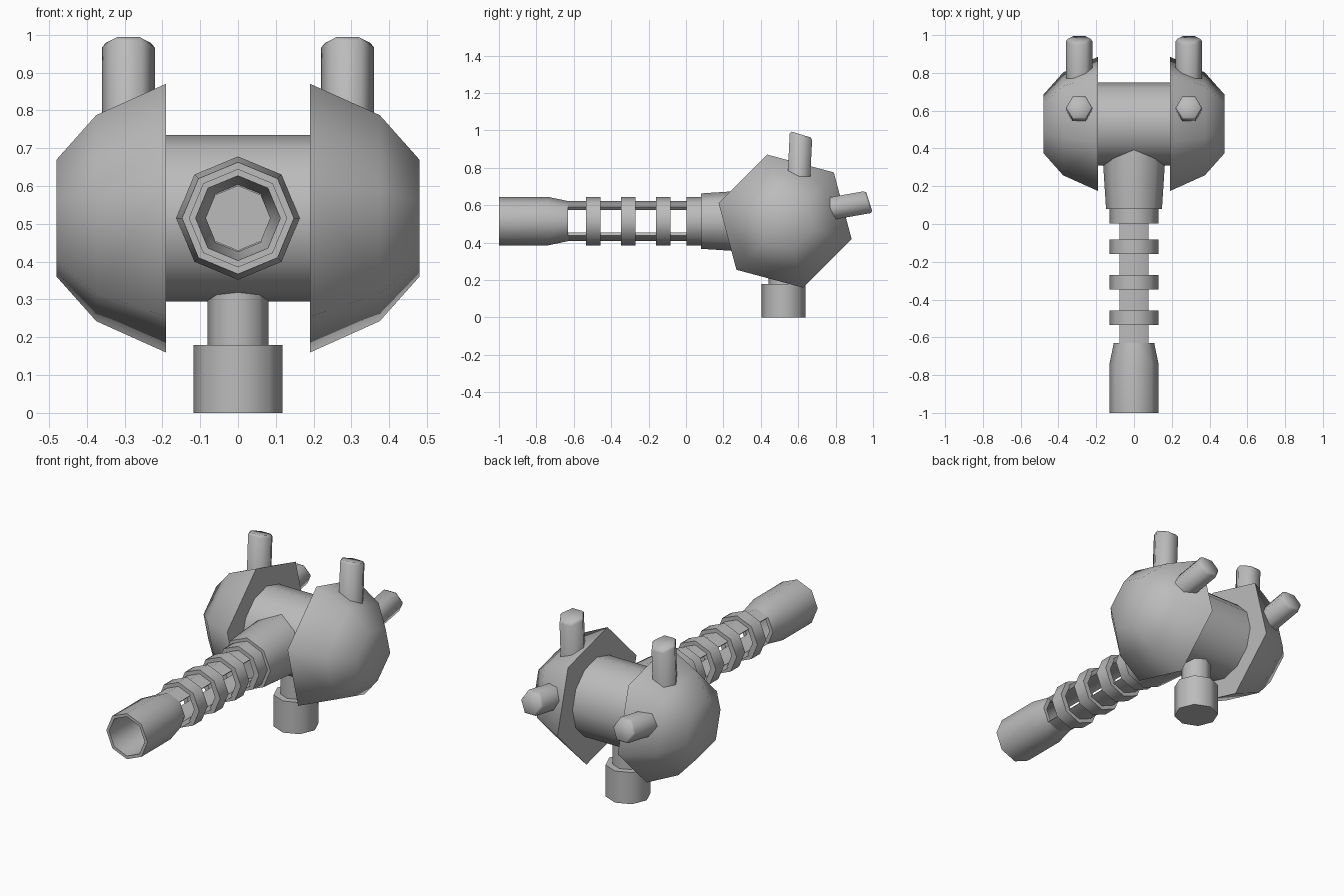
import bpy, bmesh, math
from mathutils import Vector

if "Cube" in bpy.data.objects:
    bpy.data.objects.remove(bpy.data.objects["Cube"])

CY, CZ = 0.53, 0.515          # centre of the body in y and z

grey = bpy.data.materials.new("grey metal")
grey.diffuse_color = (0.5, 0.5, 0.5, 1)
grey.use_nodes = True
grey.node_tree.nodes["Principled BSDF"].inputs["Base Color"].default_value = grey.diffuse_color


def finish(name, bm, angle=65):
    bmesh.ops.recalc_face_normals(bm, faces=bm.faces)
    me = bpy.data.meshes.new(name)
    bm.to_mesh(me)
    bm.free()
    me.materials.append(grey)
    me.shade_smooth()
    me.set_sharp_from_angle(angle=math.radians(angle))
    ob = bpy.data.objects.new(name, me)
    bpy.context.collection.objects.link(ob)
    return ob


def place(axis, t, r, a):
    c, s = r * math.cos(a), r * math.sin(a)
    if axis == 'x':
        return Vector((t, CY + c, CZ + s))
    if axis == 'y':
        return Vector((c, t, CZ + s))
    return Vector((c, CY - 0.008 + s, t))


def solid(name, axis, profile, sides, phase=0):
    """Turned solid with capped ends; profile is (position, radius)."""
    bm = bmesh.new()
    rings = [[bm.verts.new(place(axis, t, r, math.radians(phase) + i * math.tau / sides))
              for i in range(sides)] for t, r in profile]
    for p, q in zip(rings, rings[1:]):
        for i in range(sides):
            j = (i + 1) % sides
            bm.faces.new((p[i], p[j], q[j], q[i]))
    bm.faces.new(rings[0])
    bm.faces.new(rings[-1])
    return finish(name, bm)


def tube(name, profile, degrees, full=True):
    """Hollow part along y: a closed section swept through the given angles."""
    bm = bmesh.new()
    n = len(profile)
    rings = [[bm.verts.new(place('y', t, r, math.radians(a))) for t, r in profile]
             for a in degrees]
    pairs = list(zip(rings, rings[1:]))
    if full:
        pairs.append((rings[-1], rings[0]))
    else:
        bm.faces.new(rings[0])
        bm.faces.new(rings[-1])
    for p, q in pairs:
        for i in range(n):
            j = (i + 1) % n
            bm.faces.new((p[i], p[j], q[j], q[i]))
    return finish(name, bm)


def peg(name, x, start, end, slant):
    """Six-sided peg in the y-z plane with a slanted end."""
    a, b = Vector((x, *start)), Vector((x, *end))
    d = (b - a).normalized()
    u = Vector((1, 0, 0))
    v = u.cross(d)
    bm = bmesh.new()
    rings = []
    for p, k in ((a, 0), (b - d * 0.012, slant), (b, slant)):
        r = 0.06 if p is b else 0.07
        ring = []
        for i in range(6):
            w = i * math.tau / 6
            s = r * math.sin(w)
            ring.append(bm.verts.new(p + u * r * math.cos(w) + v * s + d * k * s))
        rings.append(ring)
    for p, q in zip(rings, rings[1:]):
        for i in range(6):
            j = (i + 1) % 6
            bm.faces.new((p[i], p[j], q[j], q[i]))
    bm.faces.new(rings[0])
    bm.faces.new(rings[-1])
    return finish(name, bm)


# Central drum
solid("drum", 'x', [(-0.25, 0.22), (0.25, 0.22)], 12)

# Side domes with their pegs
for side, s in (("left", -1), ("right", 1)):
    solid(side + "_dome", 'x', [(s * 0.19, 0.368), (s * 0.375, 0.282), (s * 0.48, 0.16)], 6, 45)
    peg(side + "_top_peg", s * 0.29, (0.597, 0.62), (0.615, 0.978), 0.25)
    peg(side + "_back_peg", s * 0.29, (0.68, 0.565), (0.98, 0.618), -0.13)

# Lower stem and foot
solid("stem", 'z', [(0.15, 0.08), (0.36, 0.08)], 8)
solid("foot", 'z', [(0.0, 0.118), (0.18, 0.118)], 8)

# Barrel socket
solid("barrel_socket", 'y', [(0.08, 0.148), (0.31, 0.163), (0.42, 0.163)], 8)

# Barrel sleeve, rings and the two bars of the open cage
octagon = range(0, 360, 45)
tube("barrel_sleeve", [(-1, 0.13), (-0.74, 0.13), (-0.63, 0.107), (-0.63, 0.085),
                       (-0.74, 0.1), (-1, 0.112)], octagon)
for i, y in enumerate((-0.535, -0.347, -0.16, 0.003)):
    tube("barrel_ring_%d" % (i + 1),
         [(y, 0.13), (y + 0.077, 0.13), (y + 0.077, 0.098), (y, 0.098)], octagon)
for label, mid in (("top", 90), ("bottom", 270)):
    tube(label + "_bar", [(-0.66, 0.107), (0.1, 0.107), (0.1, 0.085), (-0.66, 0.085)],
         (mid - 45, mid, mid + 45), False)
